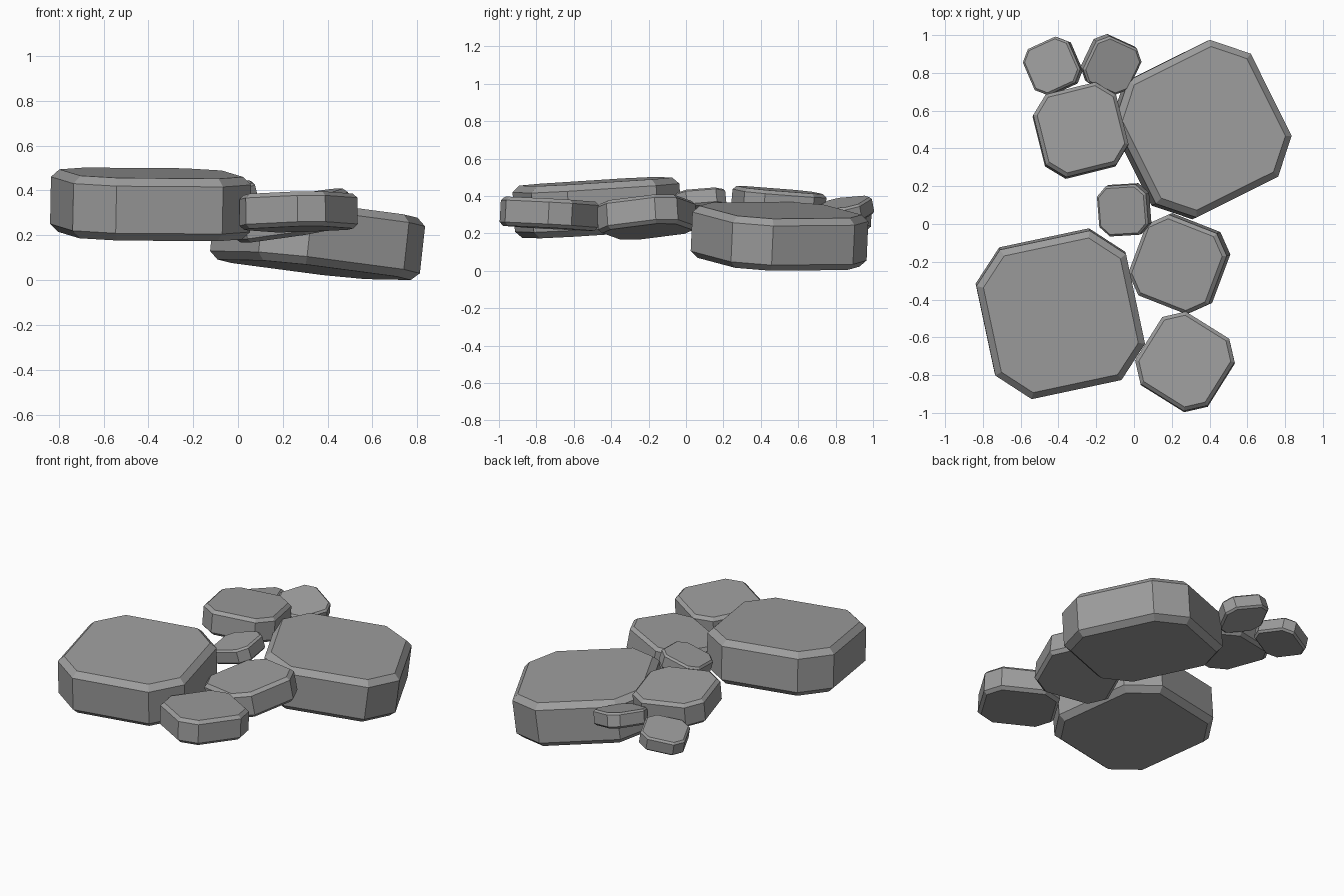
import bpy
import bmesh
from math import radians
from mathutils import Matrix, Vector

old = bpy.data.objects.get("Cube")
if old:
    bpy.data.objects.remove(old, do_unlink=True)

# Stone material
stone_grey = bpy.data.materials.new("stone_grey")
stone_grey.use_nodes = True
colour = (0.34, 0.34, 0.34, 1)
stone_grey.diffuse_color = colour
for node in stone_grey.node_tree.nodes:
    if node.type == "BSDF_PRINCIPLED":
        node.inputs["Base Color"].default_value = colour
        node.inputs["Roughness"].default_value = 0.9


def slab_mesh(corner=0.6, height=0.345, chamfer=0.085):
    """Square slab of half width one, with cut corners and chamfered rims."""
    bm = bmesh.new()
    quarter = [(1, -corner), (1, corner)]
    outline = []
    for x, y in quarter * 1:
        outline.append(Vector((x, y, -height)))
    for turn in range(1, 4):
        spin = Matrix.Rotation(radians(90 * turn), 3, "Z")
        outline += [spin @ p for p in outline[:2]]
    base = bm.faces.new([bm.verts.new(p) for p in outline])
    top = bmesh.ops.extrude_face_region(bm, geom=[base])
    verts = [g for g in top["geom"] if isinstance(g, bmesh.types.BMVert)]
    bmesh.ops.translate(bm, verts=verts, vec=(0, 0, 2 * height))
    bmesh.ops.recalc_face_normals(bm, faces=bm.faces)
    rims = [e for e in bm.edges if abs(e.verts[0].co.z - e.verts[1].co.z) < 0.01]
    bmesh.ops.bevel(bm, geom=rims, offset=chamfer, segments=1,
                    profile=0.5, affect="EDGES")
    bmesh.ops.recalc_face_normals(bm, faces=bm.faces)
    mesh = bpy.data.meshes.new("stone_slab")
    bm.to_mesh(mesh)
    bm.free()
    mesh.materials.append(stone_grey)
    return mesh


slab = slab_mesh()


def stone(name, centre, size, turn, slope_x, slope_y):
    """Place a slab, turned about its axis, rising by the slopes in x and y."""
    obj = bpy.data.objects.new(name, slab)
    bpy.context.collection.objects.link(obj)
    normal = Vector((-slope_x, -slope_y, 1))
    tilt = Vector((0, 0, 1)).rotation_difference(normal).to_matrix().to_4x4()
    obj.matrix_world = (Matrix.Translation(centre) @ tilt
                        @ Matrix.Rotation(radians(turn), 4, "Z")
                        @ Matrix.Scale(size, 4))


# Two large stones
stone("large_stone_front", (-0.39, -0.475, 0.338), 0.405, 12, -0.02, 0.06)
stone("large_stone_back", (0.355, 0.5, 0.185), 0.405, 26.5, -0.11, -0.045)

# Three medium stones
stone("medium_stone_middle", (0.24, -0.21, 0.288), 0.23, -21, 0.165, 0.065)
stone("medium_stone_front", (0.27, -0.73, 0.305), 0.226, -32, 0.015, -0.055)
stone("medium_stone_back", (-0.283, 0.495, 0.355), 0.226, 14, -0.03, -0.085)

# Three small stones
stone("small_stone_middle", (-0.052, 0.075, 0.365), 0.134, 4, 0.25, 0.1)
stone("small_stone_back_outer", (-0.43, 0.835, 0.275), 0.134, 24, 0.2, -0.06)
stone("small_stone_back_inner", (-0.122, 0.845, 0.32), 0.136, -25, -0.2, 0.18)
